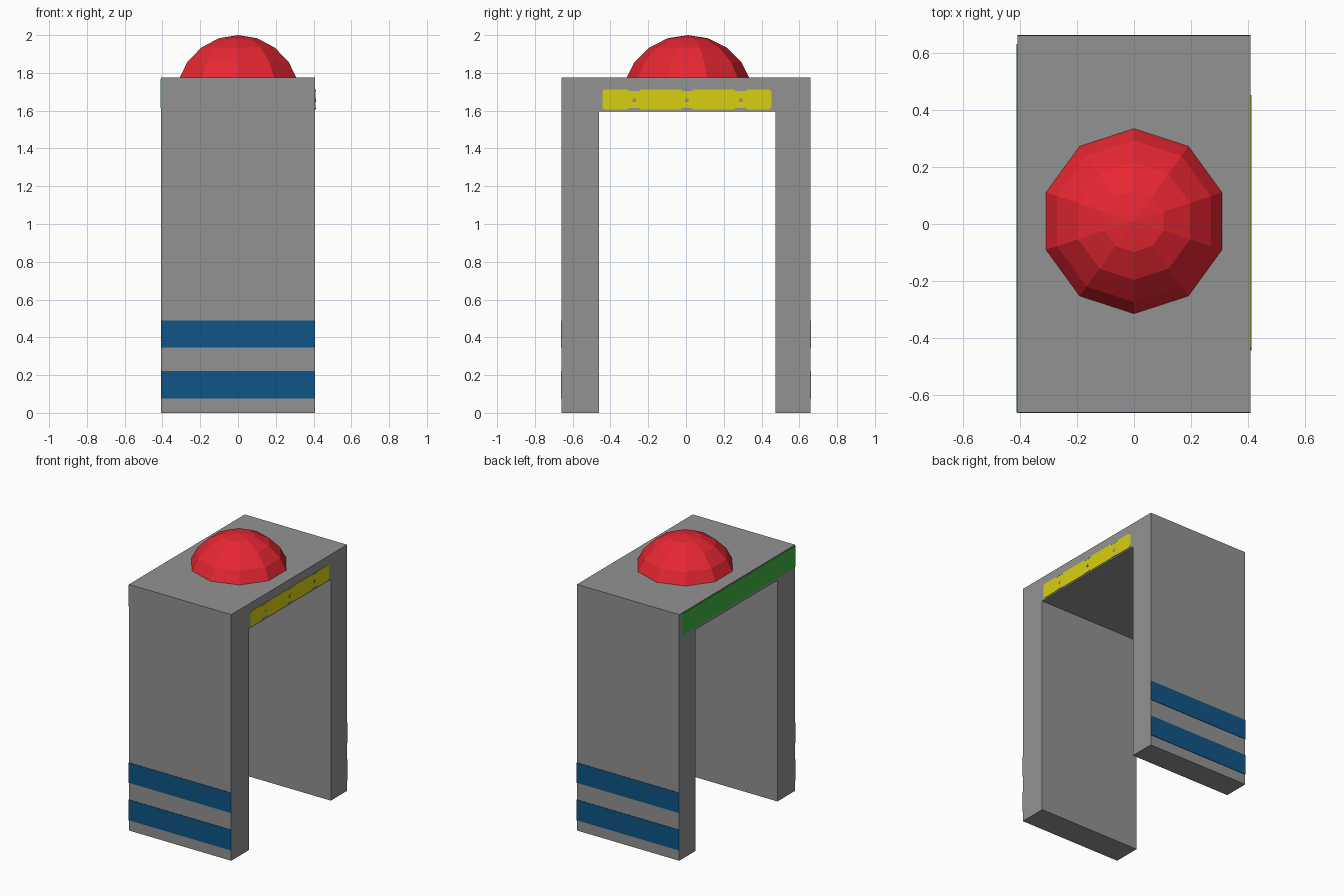
import bpy, bmesh, math

if "Cube" in bpy.data.objects:
    bpy.data.objects.remove(bpy.data.objects["Cube"])


def material(name, rgb):
    m = bpy.data.materials.new(name)
    m.diffuse_color = (*rgb, 1)
    m.use_nodes = True
    m.node_tree.nodes["Principled BSDF"].inputs["Base Color"].default_value = m.diffuse_color
    return m


GREY = material("stone grey", (0.29, 0.29, 0.29))
BLUE = material("stripe blue", (0.005, 0.09, 0.245))
RED = material("dome red", (0.80, 0.02, 0.032))
YELLOW = material("panel yellow", (0.69, 0.63, 0.005))
GREEN = material("panel green", (0.05, 0.44, 0.05))


def finish(bm, name, mat):
    bmesh.ops.recalc_face_normals(bm, faces=bm.faces)
    me = bpy.data.meshes.new(name)
    bm.to_mesh(me)
    bm.free()
    me.materials.append(mat)
    ob = bpy.data.objects.new(name, me)
    bpy.context.collection.objects.link(ob)
    return ob


def extrude_x(name, profile, x0, x1, mat):
    """Extrude a (y, z) outline from x0 to x1."""
    bm = bmesh.new()
    face = bm.faces.new([bm.verts.new((x0, y, z)) for y, z in profile])
    new = bmesh.ops.extrude_face_region(bm, geom=[face])["geom"]
    verts = [v for v in new if isinstance(v, bmesh.types.BMVert)]
    bmesh.ops.translate(bm, verts=verts, vec=(x1 - x0, 0, 0))
    return finish(bm, name, mat)


def box(name, x, y, z, mat):
    outline = [(y[0], z[0]), (y[1], z[0]), (y[1], z[1]), (y[0], z[1])]
    return extrude_x(name, outline, x[0], x[1], mat)


W, D, H, T = 0.408, 0.66, 1.775, 0.003

# Arch: two legs and a lintel in one outline
extrude_x("arch_frame",
          [(-D, 0), (-0.46, 0), (-0.46, 1.595), (0.475, 1.595),
           (0.475, 0), (D, 0), (D, H), (-D, H)], -W, W, GREY)

# Two blue stripes on the front and the back
for side, s in (("front", -1), ("back", 1)):
    for level, z in (("lower", (0.075, 0.223)), ("upper", (0.345, 0.49))):
        ys = sorted((s * (D - 0.002), s * (D + T)))
        box(f"{side}_{level}_stripe", (-W, W), ys, z, BLUE)

# Green strip on the left side of the lintel
box("left_green_panel", (-W - T, -W + 0.002), (-D, 0.63), (1.615, 1.768), GREEN)

# Yellow panel with clipped corners on the right side of the lintel
y0, y1, z0, z1, c = -0.443, 0.452, 1.605, 1.713, 0.012
extrude_x("right_yellow_panel",
          [(y0 + c, z0), (y1 - c, z0), (y1, z0 + c), (y1, z1 - c),
           (y1 - c, z1), (y0 + c, z1), (y0, z1 - c), (y0, z0 + c)],
          W - 0.002, W + T, YELLOW)

# Small grey marks on the yellow panel
for i, y in enumerate((-0.275, 0.005, 0.29)):
    for j, (z, w, h) in enumerate(((1.655, 0.009, 0.009), (1.709, 0.03, 0.004), (1.609, 0.03, 0.004))):
        box(f"panel_mark_{i}_{j}", (W, W + T + 0.001), (y - w, y + w), (z - h, z + h), GREY)

# Faceted dome: upper part of a ten-sided sphere, sunk into the lintel
bm = bmesh.new()
bmesh.ops.create_uvsphere(bm, u_segments=10, v_segments=10, radius=0.35)
cut = bmesh.ops.bisect_plane(bm, geom=bm.verts[:] + bm.edges[:] + bm.faces[:],
                             plane_co=(0, 0, H - 1.65 - 0.005), plane_no=(0, 0, 1),
                             clear_inner=True)
bmesh.ops.translate(bm, verts=bm.verts, vec=(0, 0.01, 1.65))
finish(bm, "top_dome", RED)
